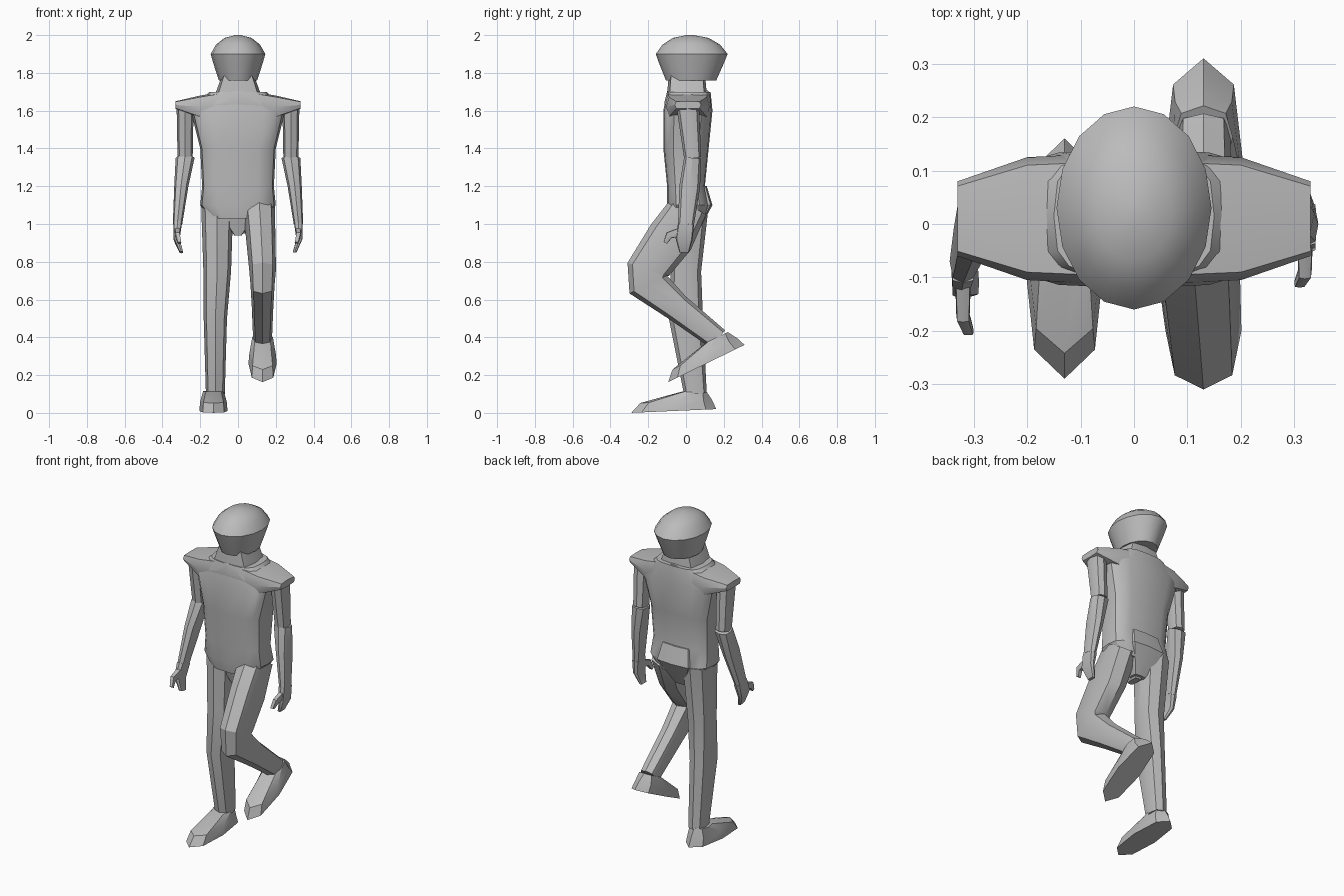
import bpy
import bmesh
import math
from mathutils import Vector

default_cube = bpy.data.objects.get("Cube")
if default_cube:
    bpy.data.objects.remove(default_cube, do_unlink=True)

grey = bpy.data.materials.new("plain grey")
grey.use_nodes = True
grey.diffuse_color = (0.5, 0.5, 0.5, 1)
grey.node_tree.nodes["Principled BSDF"].inputs["Base Color"].default_value = grey.diffuse_color


def outline(sides, squareness):
    """Unit cross-section from a circle (1) towards a square (0)."""
    def bulge(value):
        return math.copysign(abs(value) ** squareness, value)

    angles = [math.tau * index / sides for index in range(sides)]
    return [(bulge(math.sin(angle)), bulge(-math.cos(angle))) for angle in angles]


ROUND = outline(16, 1)
BARREL = outline(16, 0.6)
LIMB = outline(8, 0.8)
BOX = outline(8, 0.4)

parts = []


def loft(name, section, rings):
    """Skin a section along rings, each a centre with its two half axes."""
    bm = bmesh.new()
    loops = []
    for centre, across, along in rings:
        loops.append([bm.verts.new(centre + across * u + along * v) for u, v in section])
    for lower, upper in zip(loops, loops[1:]):
        for index in range(len(section)):
            before = index - 1
            bm.faces.new((lower[before], lower[index], upper[index], upper[before]))
    bm.faces.new(loops[0])
    bm.faces.new(loops[-1])
    bmesh.ops.recalc_face_normals(bm, faces=bm.faces)
    mesh = bpy.data.meshes.new(name)
    bm.to_mesh(mesh)
    bm.free()
    mesh.materials.append(grey)
    part = bpy.data.objects.new(name, mesh)
    bpy.context.collection.objects.link(part)
    parts.append(part)
    return part


def level(half_width, front, back, height):
    """A horizontal ring centred on the body's middle plane."""
    centre = Vector((0, (front + back) / 2, height))
    return centre, Vector((half_width, 0, 0)), Vector((0, (back - front) / 2, 0))


def limb(name, section, side, start_width, end_width, joints, swing=0, pivot=0):
    """Taper a section along joints (x, y, z, depth), mitring every bend."""
    points = []
    for x, y, z, depth in joints:
        points.append(Vector((side * x, y - swing * max(0, pivot - z), z)))
    rings = []
    last = len(points) - 1
    for index, point in enumerate(points):
        tangent = Vector()
        if index > 0:
            tangent += (point - points[index - 1]).normalized()
        if index < last:
            tangent += (points[index + 1] - point).normalized()
        normal = Vector((0, -tangent.z, tangent.y)).normalized()
        width = start_width + (end_width - start_width) * index / last
        depth = joints[index][-1]
        rings.append((point, Vector((width / 2, 0, 0)), normal * depth / 2))
    return loft(name, section, rings)


def foot(name, heel, pitch):
    """Wedge with a pointed toe, modelled from the heel and tipped into place."""
    part = loft(name, LIMB, [
        level(0.075, -0.45, 0, 0),
        level(0.07, -0.4, -0.02, 0.05),
        level(0.055, -0.18, -0.05, 0.1),
    ])
    part.location = heel
    part.rotation_euler.x = math.radians(pitch)


# Head, an egg whose rings all share one centre, and the neck
head_rings = []
for scale, height in ((0.7, 1.76), (0.9, 1.85), (1, 1.9), (0.8, 1.95), (0.5, 1.985), (0.1, 2)):
    head_rings.append(level(0.145 * scale, 0.02 - 0.18 * scale, 0.02 + 0.2 * scale, height))
loft("head", ROUND, head_rings)
loft("neck", BOX, [level(0.12, -0.1, 0.11, 1.69), level(0.08, -0.09, 0.1, 1.8)])

# Torso, pelvis and seat
loft("torso", BARREL, [
    level(0.15, -0.09, 0.1, 1.03),
    level(0.2, -0.1, 0.12, 1.1),
    level(0.19, -0.1, 0.1, 1.2),
    level(0.2, -0.12, 0.12, 1.4),
    level(0.25, -0.12, 0.14, 1.6),
    level(0.15, -0.1, 0.13, 1.7),
])
loft("pelvis", BOX, [level(0.02, -0.04, 0.04, 0.94), level(0.14, -0.08, 0.12, 1.1)])
loft("seat", BOX, [
    level(0.04, 0, 0.06, 0.95),
    level(0.12, 0, 0.14, 1.1),
    level(0.1, 0, 0.11, 1.2),
])

# Shoulder caps and arms, with the right forearm swung further forward
for label, side, swing in (("left", 1, 0), ("right", -1, 0.2)):
    cap_rings = []
    for x, z, depth, height in ((0, 1.64, 0.25, 0.15), (0.2, 1.62, 0.23, 0.12), (0.33, 1.63, 0.14, 0.04)):
        cap_rings.append((Vector((side * x, 0.01, z)), Vector((0, 0, height / 2)), Vector((0, depth / 2, 0))))
    loft(label + "_shoulder", BOX, cap_rings)

    elbow = (0.28, 0.035, 1.35, 0.09)
    wrist = (0.32, 0, 1, 0.085)
    pose = dict(swing=swing, pivot=elbow[2])
    limb(label + "_upper_arm", LIMB, side, 0.09, 0.08, [(0.28, 0.01, 1.62, 0.12), elbow], **pose)
    limb(label + "_forearm", LIMB, side, 0.1, 0.05, [elbow, (0.3, 0.02, 1.2, 0.11), wrist], **pose)
    limb(label + "_hand", BOX, side, 0.045, 0.02, [
        wrist, (0.325, -0.01, 0.92, 0.09), (0.3, -0.01, 0.85, 0.05),
    ], **pose)
    limb(label + "_thumb", BOX, side, 0.03, 0.02, [
        (0.32, -0.02, 0.96, 0.05), (0.32, -0.09, 0.94, 0.04), (0.31, -0.11, 0.9, 0.02),
    ], **pose)

# Standing leg
hip = (0.11, 0.02, 1.1, 0.2)
limb("right_leg", LIMB, -1, 0.17, 0.1, [
    hip, (0.11, 0, 0.75, 0.16), (0.12, 0, 0.5, 0.18), (0.12, 0.05, 0.1, 0.12),
])
foot("right_foot", (-0.13, 0.16, 0.02), 2.5)

# Raised leg, bent at the knee
limb("left_leg", LIMB, 1, 0.17, 0.1, [
    hip,
    (0.12, -0.08, 0.93, 0.25),
    (0.13, -0.2, 0.76, 0.23),
    (0.13, -0.2, 0.68, 0.22),
    (0.13, -0.05, 0.56, 0.15),
    (0.13, 0.17, 0.39, 0.12),
])
foot("left_foot", (0.13, 0.31, 0.36), 26)

# Soft shading with crisp edges
bpy.ops.object.select_all(action="DESELECT")
for part in parts:
    part.select_set(True)
bpy.context.view_layer.objects.active = parts[0]
bpy.ops.object.shade_smooth_by_angle(angle=math.radians(30))
